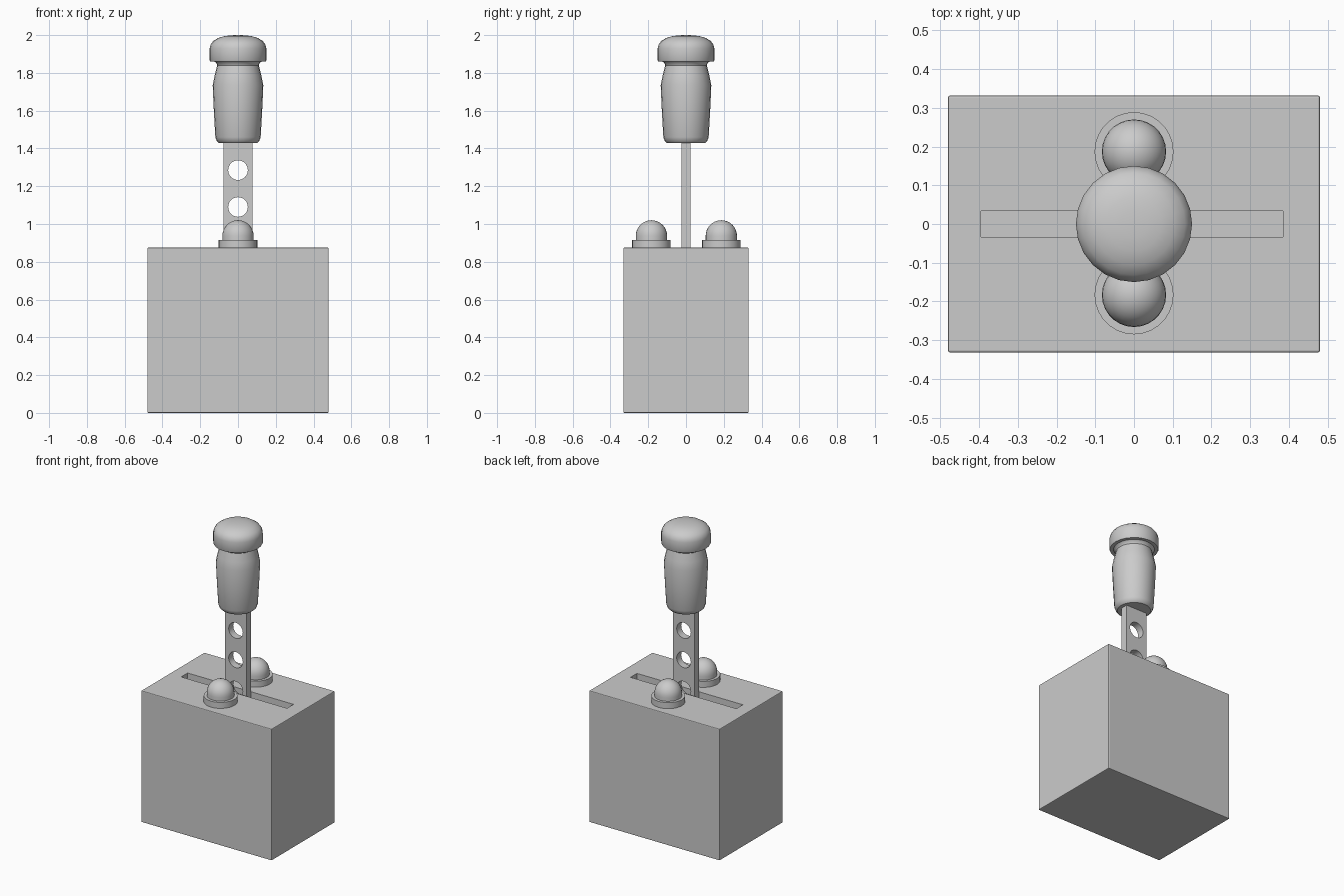
import bpy, bmesh, math
from mathutils import Matrix

if "Cube" in bpy.data.objects:
    bpy.data.objects.remove(bpy.data.objects["Cube"])


def finish(name, bm, smooth=True):
    bmesh.ops.recalc_face_normals(bm, faces=bm.faces)
    mesh = bpy.data.meshes.new(name)
    bm.to_mesh(mesh)
    bm.free()
    obj = bpy.data.objects.new(name, mesh)
    bpy.context.collection.objects.link(obj)
    if smooth:
        bpy.ops.object.select_all(action='DESELECT')
        obj.select_set(True)
        bpy.context.view_layer.objects.active = obj
        bpy.ops.object.shade_smooth_by_angle(angle=math.radians(35))
    return obj


def box(name, x0, x1, y0, y1, z0, z1, bevel=0.0):
    bm = bmesh.new()
    bmesh.ops.create_cube(bm, size=1)
    bmesh.ops.scale(bm, vec=(x1 - x0, y1 - y0, z1 - z0), verts=bm.verts)
    bmesh.ops.translate(bm, vec=((x0 + x1) / 2, (y0 + y1) / 2, (z0 + z1) / 2), verts=bm.verts)
    if bevel:
        bmesh.ops.bevel(bm, geom=bm.edges[:], offset=bevel, segments=2, profile=0.5, affect='EDGES')
    return finish(name, bm, smooth=False)


def lathe(name, profile, y=0.0, sides=24):
    # profile: (radius, z) from the bottom axis point to the top axis point
    bm = bmesh.new()
    verts = [bm.verts.new((r, 0, z)) for r, z in profile]
    edges = [bm.edges.new(pair) for pair in zip(verts, verts[1:])]
    bmesh.ops.spin(bm, geom=verts + edges, cent=(0, 0, 0), axis=(0, 0, 1),
                   angle=math.tau, steps=sides, use_duplicate=False)
    bmesh.ops.remove_doubles(bm, verts=bm.verts, dist=1e-5)
    bmesh.ops.translate(bm, vec=(0, y, 0), verts=bm.verts)
    return finish(name, bm)


def cut(target, cutter):
    mod = target.modifiers.new("cut_" + cutter.name, 'BOOLEAN')
    mod.operation = 'DIFFERENCE'
    mod.solver = 'EXACT'
    mod.object = cutter
    cutter.hide_render = True
    cutter.hide_viewport = True


# Housing with the lever slot
housing = box("housing", -0.48, 0.48, -0.332, 0.332, 0, 0.875, bevel=0.005)
cut(housing, box("slot_cutter", -0.395, 0.385, -0.034, 0.034, 0.72, 1.0))

# Flat lever bar with a row of round holes
lever = box("lever_bar", -0.078, 0.078, -0.024, 0.024, 0.72, 1.46)
bm = bmesh.new()
for i in range(3):
    place = Matrix.Translation((0, 0, 1.285 - 0.195 * i)) @ Matrix.Rotation(math.pi / 2, 4, 'X')
    bmesh.ops.create_cone(bm, cap_ends=True, segments=32, radius1=0.052, radius2=0.052,
                          depth=0.2, matrix=place)
cut(lever, finish("hole_cutter", bm))

# Hand grip with flared body and domed cap
lathe("grip", [
    (0, 1.43), (0.102, 1.43), (0.113, 1.44), (0.12, 1.46), (0.128, 1.60),
    (0.134, 1.735), (0.124, 1.785), (0.11, 1.84), (0.115, 1.852), (0.125, 1.86),
    (0.147, 1.86), (0.15, 1.866), (0.15, 1.93), (0.145, 1.95), (0.132, 1.968),
    (0.105, 1.985), (0.07, 1.995), (0.035, 1.999), (0, 2.0)])

# Domed buttons in round collars, one each side of the slot
dome = [(0.083 * math.cos(a), 0.937 + 0.083 * math.sin(a))
        for a in [math.pi / 2 * i / 8 for i in range(8)]]
for side, y in (("front", -0.183), ("back", 0.187)):
    lathe(side + "_button_collar",
          [(0, 0.87), (0.102, 0.87), (0.102, 0.915), (0, 0.915)], y, 28)
    lathe(side + "_button", [(0, 0.90), (0.083, 0.90)] + dome + [(0, 1.02)], y, 28)
